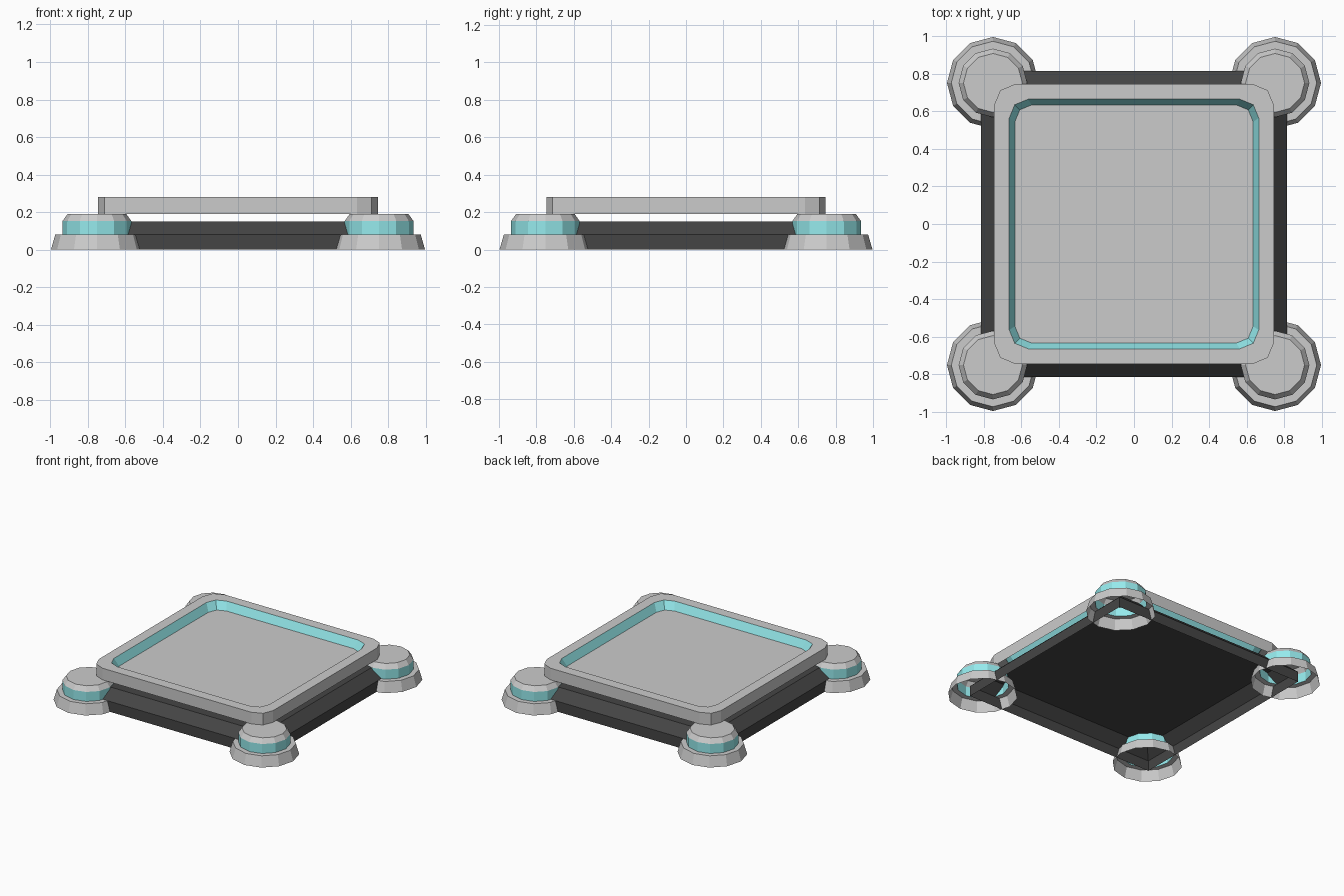
import bpy
import bmesh
from math import cos, sin, pi

if "Cube" in bpy.data.objects:
    bpy.data.objects.remove(bpy.data.objects["Cube"])


def material(name, rgb):
    m = bpy.data.materials.new(name)
    m.diffuse_color = (*rgb, 1)
    m.use_nodes = True
    m.node_tree.nodes["Principled BSDF"].inputs["Base Color"].default_value = m.diffuse_color
    return m


teal = material("teal_glow", (0.30, 0.82, 0.84))
dark = material("dark_grey", (0.06, 0.06, 0.06))


def polygon(r, z, cx=0, cy=0, n=12):
    return [(cx + r * cos(2 * pi * i / n), cy + r * sin(2 * pi * i / n), z) for i in range(n)]


def square(h, z):
    return [(h, h, z), (-h, h, z), (-h, -h, z), (h, -h, z)]


def rounded_square(h, r, z):
    # square outline with two-segment corners
    pts = []
    for q, (sx, sy) in enumerate([(1, 1), (-1, 1), (-1, -1), (1, -1)]):
        for k in range(3):
            a = q * pi / 2 + k * pi / 4
            pts.append((sx * (h - r) + r * cos(a), sy * (h - r) + r * sin(a), z))
    return pts


def loft(name, rings, cap=False, mat=None):
    # open shell through matching rings, with an optional end face
    bm = bmesh.new()
    loops = [[bm.verts.new(p) for p in ring] for ring in rings]
    n = len(loops[0])
    for a, b in zip(loops, loops[1:]):
        for i in range(n):
            j = (i + 1) % n
            bm.faces.new((a[i], a[j], b[j], b[i]))
    if cap:
        bm.faces.new(loops[-1])
    mesh = bpy.data.meshes.new(name)
    bm.to_mesh(mesh)
    bm.free()
    if mat:
        mesh.materials.append(mat)
    ob = bpy.data.objects.new(name, mesh)
    bpy.context.collection.objects.link(ob)
    return ob


# Dark under-frame: hollow tray, open below
loft("under_frame", [square(0.815, 0), square(0.815, 0.08), square(0.74, 0.15)], True, dark)

# Raised platform: rim, glowing inner slope, sunken deck
inner_top = rounded_square(0.665, 0.10, 0.28)
inner_low = rounded_square(0.635, 0.09, 0.22)
loft("platform_rim", [rounded_square(0.745, 0.11, 0.19), rounded_square(0.745, 0.11, 0.28), inner_top])
loft("platform_light_strip", [inner_top, inner_low], False, teal)
loft("platform_deck", [inner_low], True)

# Corner feet: flared base, glowing band, bevelled cap
for sx, side in ((-1, "left"), (1, "right")):
    for sy, end in ((-1, "front"), (1, "back")):
        c = (sx * 0.752, sy * 0.752)
        tag = f"{end}_{side}"
        loft(f"foot_base_{tag}", [polygon(0.245, 0, *c), polygon(0.222, 0.08, *c), polygon(0.183, 0.08, *c)])
        loft(f"foot_light_{tag}", [polygon(0.183, 0.08, *c), polygon(0.183, 0.153, *c)], False, teal)
        loft(f"foot_cap_{tag}", [polygon(0.183, 0.153, *c), polygon(0.157, 0.189, *c)], True)
